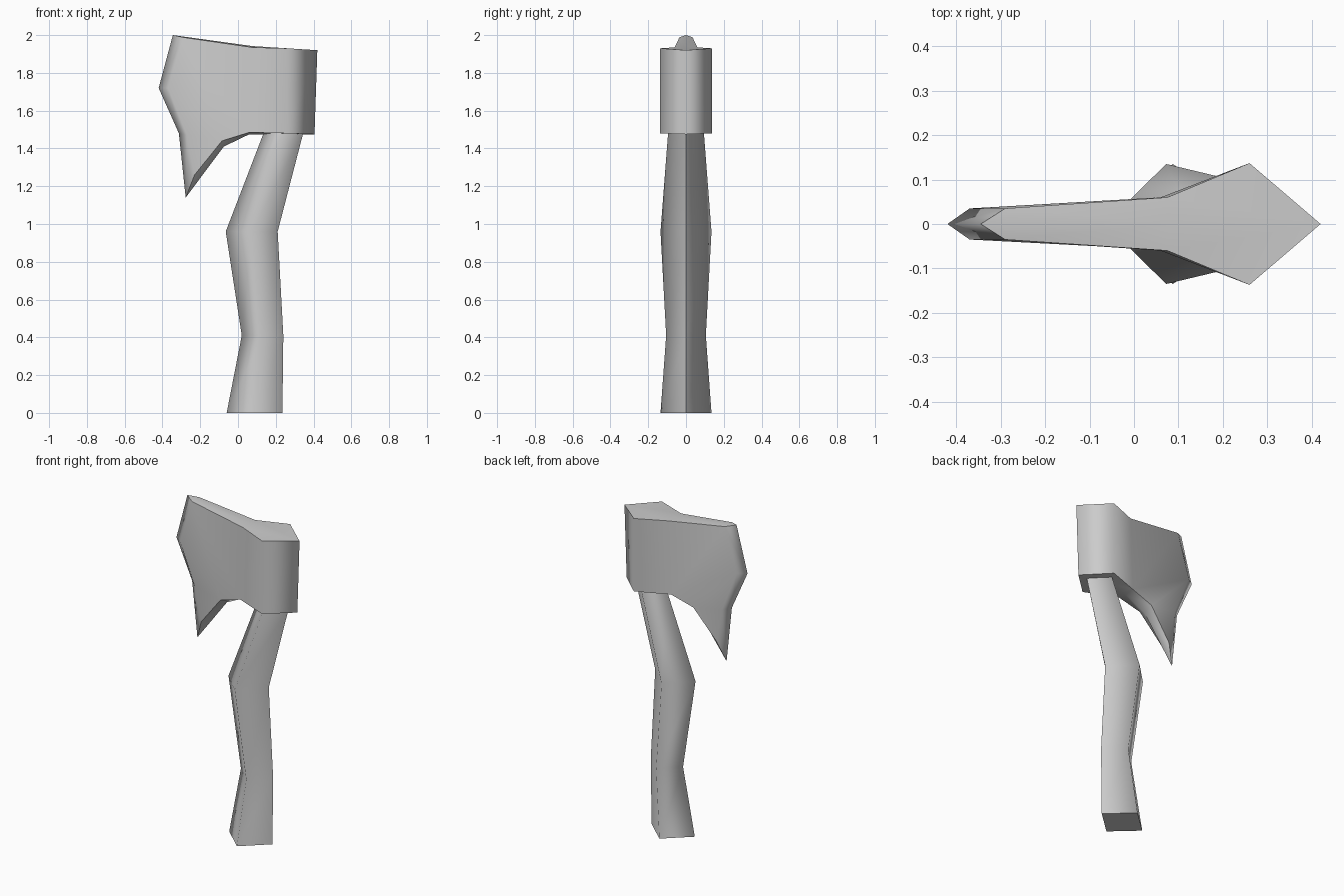
import bpy
import bmesh

cube = bpy.data.objects.get("Cube")
if cube:
    bpy.data.objects.remove(cube, do_unlink=True)

# One plain grey for the whole axe
GREY = (0.6, 0.6, 0.6, 1.0)
grey = bpy.data.materials.new("plain grey")
grey.use_nodes = True
grey.diffuse_color = GREY
grey.node_tree.nodes["Principled BSDF"].inputs["Base Color"].default_value = GREY


def finish(name, bm):
    mesh = bpy.data.meshes.new(name)
    bm.to_mesh(mesh)
    bm.free()
    mesh.materials.append(grey)
    obj = bpy.data.objects.new(name, mesh)
    bpy.context.collection.objects.link(obj)
    return obj


def smooth_sides(bm, caps):
    """Smooth the sides and keep a hard crease where they meet the caps."""
    bmesh.ops.recalc_face_normals(bm, faces=bm.faces)
    for face in bm.faces:
        face.smooth = True
    for edge in bm.edges:
        if len({f in caps for f in edge.link_faces}) == 2:
            edge.smooth = False


# Handle: diamond sections as (height, back x, front x, half thickness)
sections = [
    (0.00, -0.06, 0.235, 0.135),
    (0.41, 0.02, 0.24, 0.105),
    (0.96, -0.065, 0.21, 0.135),
    (1.48, 0.135, 0.345, 0.095),
    (1.56, 0.165, 0.36, 0.09),
]
bm = bmesh.new()
rings = []
for z, x0, x1, y in sections:
    mid = (x0 + x1) / 2
    rings.append([bm.verts.new(p) for p in
                  ((x1, 0, z), (mid, y, z), (x0, 0, z), (mid, -y, z))])
for low, high in zip(rings, rings[1:]):
    for i in range(4):
        j = (i + 1) % 4
        bm.faces.new((low[i], low[j], high[j], high[i]))
caps = {bm.faces.new(rings[0]), bm.faces.new(rings[-1])}
smooth_sides(bm, caps)
# Crease along the spine of the handle
for low, high in zip(rings, rings[1:]):
    bm.edges.get((low[0], high[0])).smooth = False
finish("handle", bm)

# Axe head: half of it, mirrored across the blade plane
points = {
    "poll_top": (0.42, 0, 1.92),
    "poll_low": (0.405, 0, 1.475),
    "eye_top": (0.26, 0.137, 1.93),
    "eye_low": (0.26, 0.137, 1.48),
    "neck_top": (0.075, 0.06, 1.935),
    "neck_low": (0.06, 0.06, 1.485),
    "spine_top": (0.075, 0, 1.942),
    "spine_low": (0.06, 0, 1.475),
    "toe_side": (-0.29, 0.035, 1.988),
    "toe": (-0.345, 0, 2.0),
    "bit_side": (-0.37, 0.035, 1.72),
    "bit": (-0.42, 0, 1.72),
    "heel_side": (-0.27, 0.035, 1.47),
    "heel": (-0.313, 0, 1.48),
    "beard_side": (-0.23, 0.03, 1.26),
    "beard_tip": (-0.277, 0, 1.14),
    "throat_side": (-0.085, 0.05, 1.44),
    "throat": (-0.075, 0, 1.41),
}
side_faces = [
    "poll_top eye_top eye_low poll_low",
    "eye_top neck_top neck_low eye_low",
    "neck_top toe_side bit_side throat_side neck_low",
    "bit_side heel_side throat_side",
    "heel_side beard_side throat_side",
    "toe_side toe bit bit_side",
    "bit_side bit heel heel_side",
    "heel_side heel beard_tip beard_side",
]
cap_faces = [
    "poll_top eye_top neck_top spine_top",
    "spine_top neck_top toe_side toe",
    "poll_low eye_low neck_low spine_low",
    "spine_low neck_low throat_side throat",
    "throat throat_side beard_side beard_tip",
]
bm = bmesh.new()
verts = {name: bm.verts.new(p) for name, p in points.items()}


def add(names):
    return bm.faces.new([verts[n] for n in names.split()])


for names in side_faces:
    add(names)
caps = {add(names) for names in cap_faces}
smooth_sides(bm, caps)
# Make sure the shell faces outward
bm.faces.ensure_lookup_table()
if bm.faces[2].normal.y < 0:
    bmesh.ops.reverse_faces(bm, faces=bm.faces)
head = finish("axe_head", bm)
mirror = head.modifiers.new("mirror", "MIRROR")
mirror.use_axis = (False, True, False)
mirror.use_clip = True
